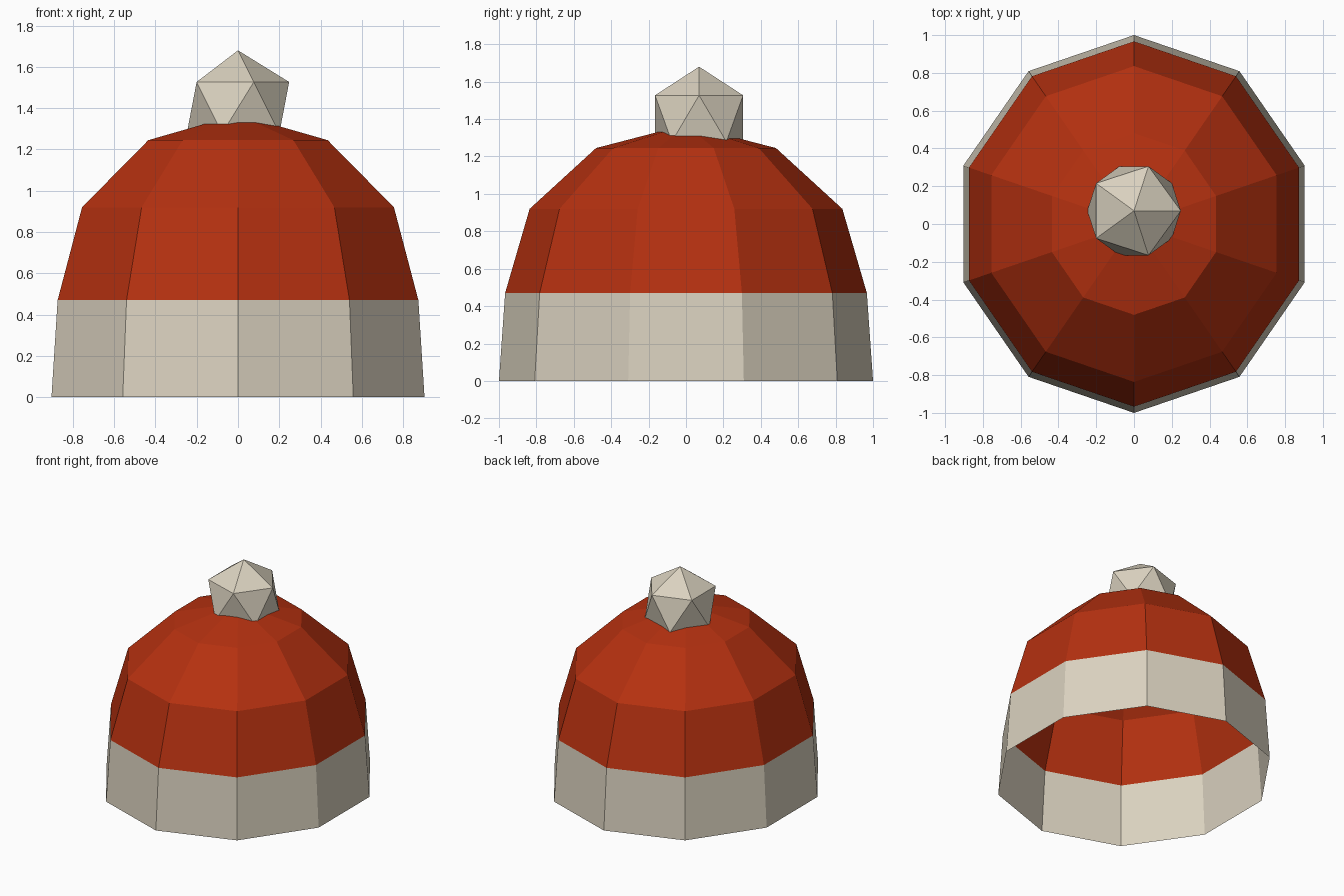
import bpy, bmesh, math

if "Cube" in bpy.data.objects:
    bpy.data.objects.remove(bpy.data.objects["Cube"])

SIDES = 10
X_SQUASH = 0.95  # the hat is slightly narrower across x


def material(name, rgb):
    m = bpy.data.materials.new(name)
    m.diffuse_color = (*rgb, 1)
    m.use_nodes = True
    m.node_tree.nodes["Principled BSDF"].inputs["Base Color"].default_value = m.diffuse_color
    return m


cream = material("cream wool", (0.70, 0.64, 0.52))
red = material("red wool", (0.46, 0.030, 0.005))


def lathe(name, profile, mat, apex=None):
    """Open ten-sided shell through (radius, z) rings, optionally closed by a fan."""
    bm = bmesh.new()
    rings = []
    for r, z in profile:
        ring = []
        for i in range(SIDES):
            a = math.pi / 2 + 2 * math.pi * i / SIDES
            ring.append(bm.verts.new((X_SQUASH * r * math.cos(a), r * math.sin(a), z)))
        rings.append(ring)
    for low, high in zip(rings, rings[1:]):
        for i in range(SIDES):
            j = (i + 1) % SIDES
            bm.faces.new((low[i], low[j], high[j], high[i]))
    if apex is not None:
        tip = bm.verts.new((0, 0, apex))
        for i in range(SIDES):
            bm.faces.new((rings[-1][i], rings[-1][(i + 1) % SIDES], tip))
    mesh = bpy.data.meshes.new(name)
    bm.to_mesh(mesh)
    bm.free()
    mesh.materials.append(mat)
    obj = bpy.data.objects.new(name, mesh)
    bpy.context.collection.objects.link(obj)
    return obj


# Cream band around the open bottom
lathe("brim_band", [(1.0, 0), (0.967, 0.47)], cream)

# Red domed crown, a thin shell open underneath
lathe("crown", [(0.967, 0.47), (0.836, 0.92), (0.481, 1.245)], red, apex=1.37)

# Faceted pompom, set slightly towards the back
bpy.ops.mesh.primitive_ico_sphere_add(subdivisions=1, radius=0.277,
                                      location=(0, 0.07, 1.403))
pompom = bpy.context.object
pompom.name = "pompom"
pompom.data.materials.append(cream)
